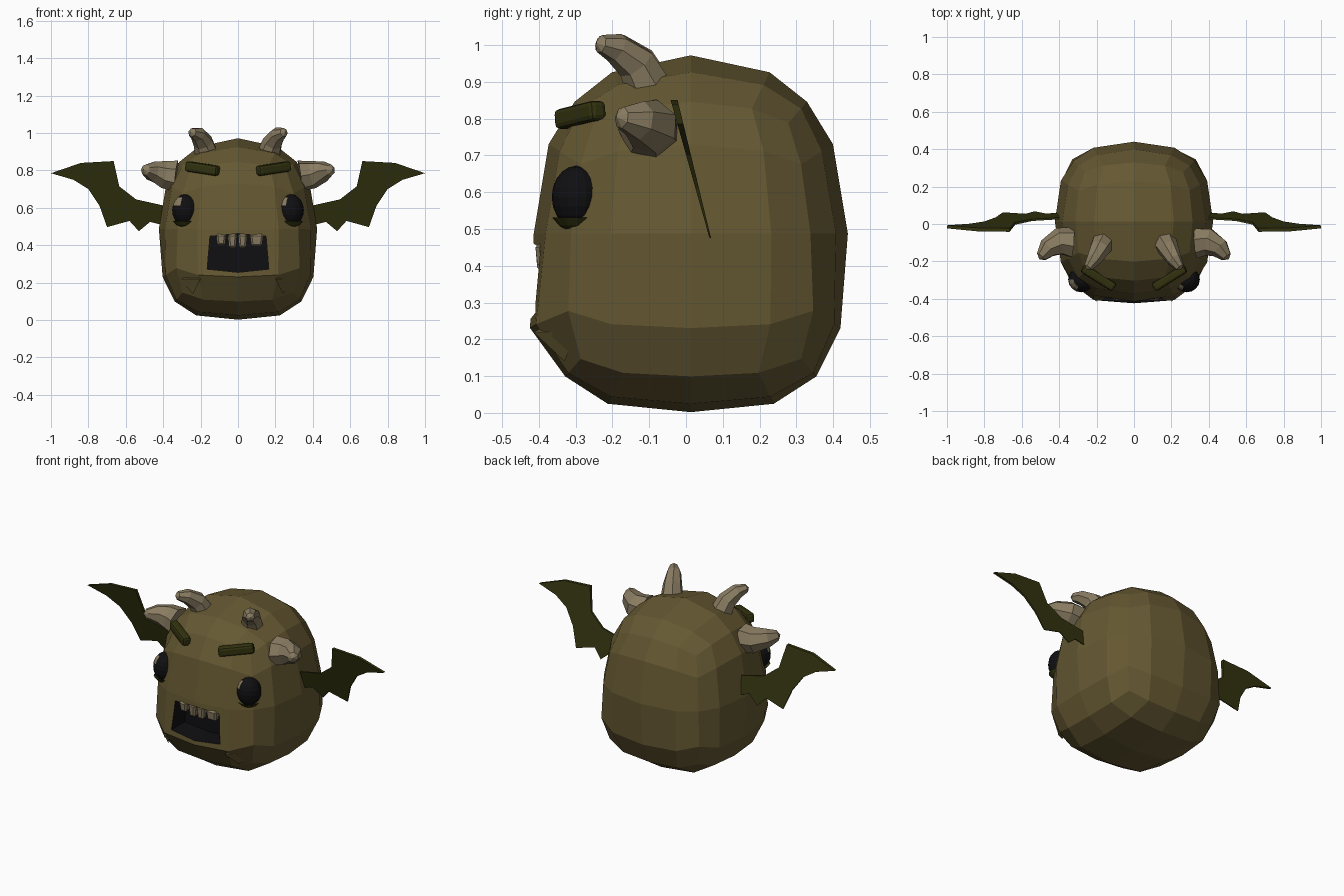
import bpy, bmesh, math
from mathutils import Vector, Matrix

if "Cube" in bpy.data.objects:
    bpy.data.objects.remove(bpy.data.objects["Cube"])


def material(name, rgb):
    m = bpy.data.materials.new(name)
    m.use_nodes = True
    m.diffuse_color = (*rgb, 1)
    bsdf = m.node_tree.nodes["Principled BSDF"]
    bsdf.inputs["Base Color"].default_value = (*rgb, 1)
    bsdf.inputs["Roughness"].default_value = 0.9
    return m


skin = material("olive brown skin", (0.13, 0.098, 0.032))
bone = material("pale bone", (0.25, 0.2, 0.12))
dark_olive = material("dark olive", (0.033, 0.033, 0.005))
black = material("black", (0.005, 0.005, 0.006))


def make(name, bm, *mats):
    bmesh.ops.recalc_face_normals(bm, faces=bm.faces)
    mesh = bpy.data.meshes.new(name)
    bm.to_mesh(mesh)
    bm.free()
    for m in mats:
        mesh.materials.append(m)
    ob = bpy.data.objects.new(name, mesh)
    bpy.context.collection.objects.link(ob)
    return ob


def prism(outline, front, back):
    """Closed prism from an (x, z) outline; front and back give y for a z."""
    bm = bmesh.new()
    a = [bm.verts.new((x, front(z), z)) for x, z in outline]
    b = [bm.verts.new((x, back(z), z)) for x, z in outline]
    bm.faces.new(a)
    bm.faces.new(b[::-1])
    for i in range(len(a)):
        j = (i + 1) % len(a)
        bm.faces.new((a[i], b[i], b[j], a[j]))
    return bm


def horn(name, points, radii, ref, sides=7):
    """Tapered faceted tube along a bent path."""
    bm = bmesh.new()
    pts, ref, rings = [Vector(p) for p in points], Vector(ref), []
    for i, (p, r) in enumerate(zip(pts, radii)):
        t = pts[min(i + 1, len(pts) - 1)] - pts[max(i - 1, 0)]
        a = t.cross(ref).normalized()
        b = t.cross(a).normalized()
        angles = [2 * math.pi * k / sides for k in range(sides)]
        rings.append([bm.verts.new(p + r * (math.cos(q) * a + math.sin(q) * b)) for q in angles])
    for lo, hi in zip(rings, rings[1:]):
        for k in range(sides):
            n = (k + 1) % sides
            bm.faces.new((lo[k], lo[n], hi[n], hi[k]))
    bm.faces.new(rings[0])
    # blunt domed tip
    end = (pts[-1] - pts[-2]).normalized()
    tip = bm.verts.new(pts[-1] + end * radii[-1] * 0.6)
    for k in range(sides):
        bm.faces.new((rings[-1][k], rings[-1][(k + 1) % sides], tip))
    return make(name, bm, bone)


# Body: gridded cube rounded into a blob, flatter below than above
bm = bmesh.new()
bmesh.ops.create_cube(bm, size=2)
bmesh.ops.subdivide_edges(bm, edges=bm.edges[:], cuts=3, use_grid_fill=True)
for v in bm.verts:
    c = v.co.copy()
    d = Vector([math.copysign(abs(q) ** 0.85, q) for q in c])
    p = 3.1 if c.z < -0.1 else 2.3 if c.z > 0.1 else 2.55
    d /= sum(abs(q) ** p for q in d) ** (1 / p)
    v.co = (d.x * 0.423, d.y * 0.427 + 0.013, d.z * 0.485 + 0.487)
    if c.y < -0.9 and abs(c.x) < 0.9 and -0.9 < c.z < -0.1:
        v.co.y -= 0.03  # jutting chin
body = make("body", bm, skin, black)

# Mouth: a recess cut into the face, lined in black
half = [(0, 0.462), (0.15, 0.448), (0.165, 0.272), (0, 0.255)]
outline = half + [(-x, z) for x, z in half[2:0:-1]]
cutter = make("mouth_cutter", prism(outline, lambda z: -0.6, lambda z: -0.28), skin, black)
cutter.hide_render = True
for poly in cutter.data.polygons:
    poly.material_index = 1
cut = body.modifiers.new("mouth", "BOOLEAN")
cut.object, cut.operation, cut.solver = cutter, "DIFFERENCE", "EXACT"
bpy.context.view_layer.update()
body.data = bpy.data.meshes.new_from_object(body.evaluated_get(bpy.context.evaluated_depsgraph_get()))
body.modifiers.clear()
bpy.data.objects.remove(cutter)

# Upper teeth
for n, (x, w, h) in enumerate([(-0.09, 0.055, 0.06), (-0.03, 0.05, 0.075),
                               (0.025, 0.05, 0.075), (0.1, 0.075, 0.065)]):
    bm = bmesh.new()
    bmesh.ops.create_cube(bm, size=1)
    for v in bm.verts:
        taper = 0.75 if v.co.z < 0 else 1
        v.co = (x + v.co.x * w * taper, -0.385 + v.co.y * 0.05 * taper, 0.46 - h * (0.5 - v.co.z))
    bmesh.ops.bevel(bm, geom=bm.edges[:], offset=0.01, segments=1, affect="EDGES")
    make(f"tooth_{n + 1}", bm, bone)

GLINT = Vector((-0.62, -0.5, 0.6)).normalized()

for side, s in (("left", 1), ("right", -1)):
    # Horns: a thick pair at the temples, a thin pair on the crown
    horn(f"{side}_side_horn",
         [(s * 0.33, -0.1, 0.77), (s * 0.4, -0.095, 0.778), (s * 0.46, -0.13, 0.795), (s * 0.495, -0.175, 0.803)],
         [0.085, 0.075, 0.055, 0.03], (0, 0, 1))
    horn(f"{side}_top_horn",
         [(s * 0.165, -0.1, 0.88), (s * 0.185, -0.135, 0.95), (s * 0.215, -0.19, 0.992), (s * 0.245, -0.232, 1.003)],
         [0.065, 0.055, 0.042, 0.025], (s * 0.8, 0.6, 0))

    # Eye, with a pale glint on faces turned up and to one side
    centre = Vector((s * 0.282, -0.297, 0.587))
    bm = bmesh.new()
    bmesh.ops.create_uvsphere(bm, u_segments=16, v_segments=10, radius=1)
    for f in bm.faces:
        f.material_index = int(f.calc_center_median().normalized().dot(GLINT) > 0.9)
    for v in bm.verts:
        v.co = centre + Vector((v.co.x * 0.07, v.co.y * 0.068, v.co.z * 0.085))
    make(f"{side}_eye", bm, black, bone)

    # Lower eyelid: the bottom cap of a slightly larger shell
    bm = bmesh.new()
    bmesh.ops.create_uvsphere(bm, u_segments=12, v_segments=10, radius=1)
    bmesh.ops.delete(bm, geom=[v for v in bm.verts if v.co.z > -0.55], context="VERTS")
    for v in bm.verts:
        v.co = centre + Vector((v.co.x * 0.082, v.co.y * 0.082, v.co.z * 0.096))
    make(f"{side}_eyelid", bm, dark_olive)

    # Eyebrow: bevelled bar, low and forward at the inner end
    bm = bmesh.new()
    bmesh.ops.create_cube(bm, size=1)
    bmesh.ops.scale(bm, vec=(0.2, 0.05, 0.055), verts=bm.verts)
    bmesh.ops.bevel(bm, geom=bm.edges[:], offset=0.014, segments=2, affect="EDGES", profile=0.5)
    along = Vector((s * 0.16, 0.1, 0.025)).normalized()
    out = along.cross((0, 0, 1)).normalized()
    frame = Matrix((along, out, along.cross(out))).transposed().to_4x4()
    frame.translation = (s * 0.19, -0.288, 0.81)
    bm.transform(frame)
    make(f"{side}_eyebrow", bm, dark_olive)

    # Jaw corner: small wedge at each end of the chin
    bm = bmesh.new()
    for p in [(0.2, -0.415, 0.22), (0.315, -0.3, 0.22), (0.24, -0.33, 0.14), (0.24, -0.3, 0.27)]:
        bm.verts.new((s * p[0], p[1], p[2]))
    bmesh.ops.convex_hull(bm, input=bm.verts)
    make(f"{side}_jaw_corner", bm, skin)

    # Bat wing: thin slanted plate, thicker towards the top
    wing = [(0.34, 0.6), (0.41, 0.615), (0.545, 0.645), (0.635, 0.715), (0.665, 0.85), (0.84, 0.84),
            (1.0, 0.785), (0.88, 0.75), (0.8, 0.7), (0.74, 0.61), (0.7, 0.497), (0.58, 0.53),
            (0.53, 0.475), (0.47, 0.525), (0.405, 0.508), (0.34, 0.515)]
    slope = lambda z: 0.066 - (z - 0.475) * 0.262
    bm = prism([(s * x, z) for x, z in wing],
               lambda z: slope(z) - 0.002 - (z - 0.475) * 0.02,
               lambda z: slope(z) + 0.002 + (z - 0.475) * 0.02)
    make(f"{side}_wing", bm, dark_olive)
